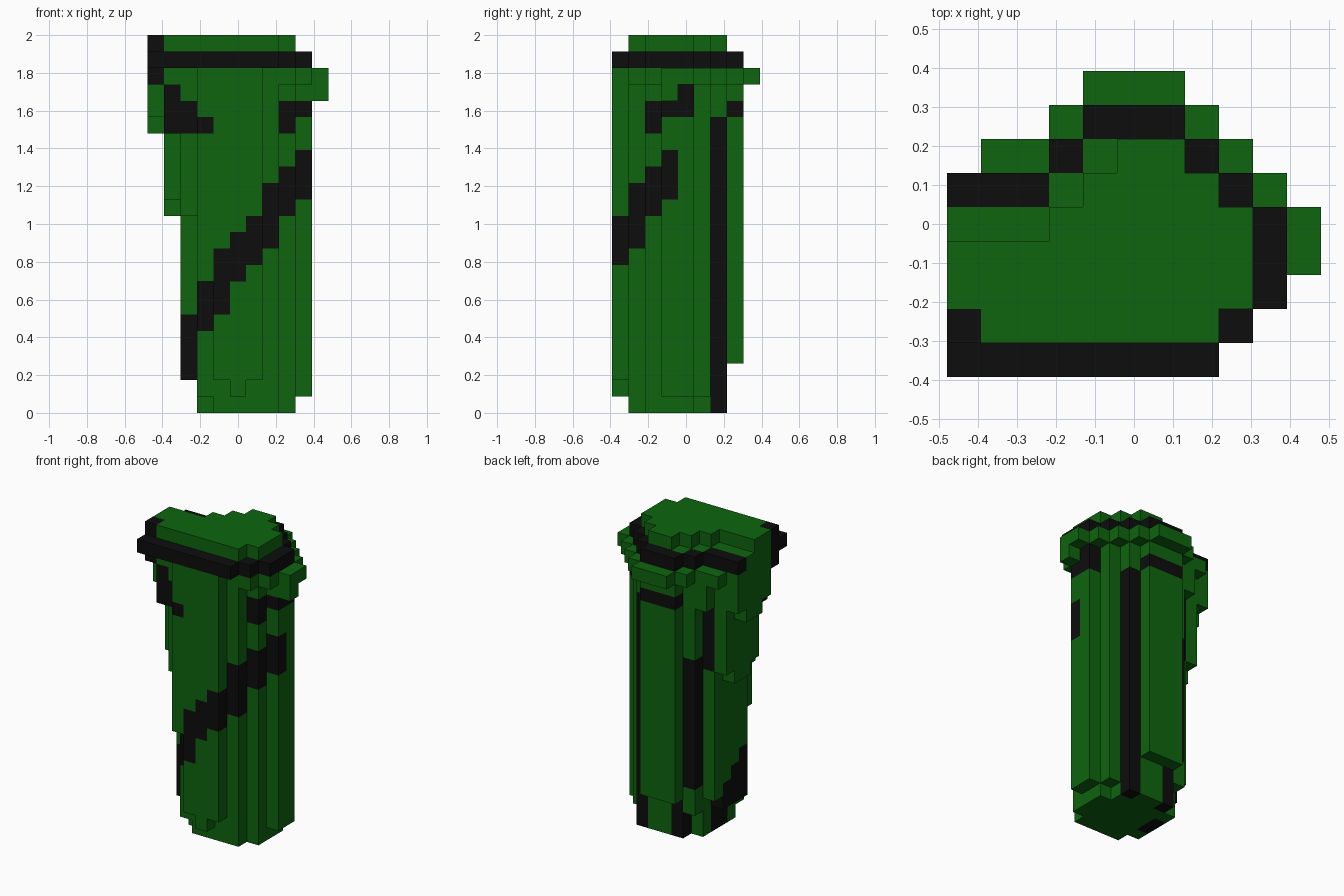
import bpy, bmesh

old = bpy.data.objects.get("Cube")
if old:
    bpy.data.objects.remove(old, do_unlink=True)

U = 2 / 23                      # edge of one block
NX, NY = 11, 9                  # blocks across and deep


def material(name, colour):
    m = bpy.data.materials.new(name)
    m.diffuse_color = colour
    m.use_nodes = True
    bsdf = next(n for n in m.node_tree.nodes if n.type == 'BSDF_PRINCIPLED')
    bsdf.inputs["Base Color"].default_value = colour
    bsdf.inputs["Roughness"].default_value = 0.8
    return m


GREEN = material("deep green", (0.0044, 0.13, 0.0048, 1))
BLACK = material("black", (0.004, 0.004, 0.004, 1))

solid = {}                      # block -> part name
black = set()                   # blocks painted black


def rows(part, k0, k1, first_row, spans):
    """Fill levels k0..k1 with one x span per row, from front to back."""
    for k in range(k0, k1 + 1):
        for j, (a, b) in enumerate(spans, first_row):
            for i in range(a, b + 1):
                solid[i, j, k] = part


def paint(i0, i1, j0, j1, k0, k1):
    for i in range(i0, i1 + 1):
        for j in range(j0, j1 + 1):
            black.update((i, j, k) for k in range(k0, k1 + 1))


# Stepped foot
rows("foot", 0, 0, 1, [(4, 7), (3, 8), (3, 8), (3, 8), (3, 7), (4, 7)])
rows("foot", 1, 1, 0, [(5, 5), (3, 7), (3, 8), (3, 9), (3, 9), (3, 8), (4, 7)])
rows("foot", 2, 2, 0, [(4, 6), (3, 7), (2, 8), (2, 9), (2, 9), (3, 8), (3, 7)])

# Round shaft, widening to the right-hand side (-x) as it rises
rows("shaft", 3, 7, 0, [(4, 6), (3, 7), (2, 8), (2, 9), (2, 9), (2, 8), (3, 7), (4, 6)])
rows("shaft", 8, 11, 0, [(3, 6), (3, 7), (2, 8), (2, 9), (2, 9), (2, 8), (3, 7), (4, 6)])
rows("shaft", 12, 12, 0, [(3, 6), (2, 7), (2, 8), (1, 9), (1, 9), (2, 8), (3, 7), (4, 6)])
rows("shaft", 13, 16, 0, [(3, 6), (2, 7), (1, 8), (1, 9), (1, 9), (1, 8), (3, 7), (4, 6)])

# Flared shoulder under the collar
rows("shoulder", 17, 17, 0, [(3, 6), (1, 7), (1, 8), (0, 9), (0, 9), (1, 8), (3, 7), (4, 6)])
rows("shoulder", 18, 19, 0, [(3, 6), (1, 7), (0, 8), (0, 9), (0, 9), (0, 8), (2, 7), (4, 6)])
rows("shoulder", 19, 19, 3, [(0, 10)])

# Collar ledge, dark band and lid
rows("collar", 20, 20, 0, [(3, 6), (0, 8), (0, 9), (0, 10), (0, 10), (0, 9), (1, 8), (3, 7), (4, 6)])
rows("band", 21, 21, 0, [(0, 7), (0, 8), (0, 9), (0, 9), (0, 9), (0, 8), (3, 7), (4, 6)])
rows("lid", 22, 22, 1, [(0, 7), (0, 8), (0, 8), (3, 8), (4, 7), (5, 6)])

# Band is black around the green core
paint(0, 10, 0, 8, 21, 21)
for j, (a, b) in enumerate([(1, 7), (0, 8), (0, 8), (0, 8), (3, 7), (4, 6)], 1):
    black -= {(i, j, 21) for i in range(a, b + 1)}
paint(0, 0, 1, 1, 20, 22)

# Diagonal stripe climbing across the front: column -> (row range, level range)
for i, j0, j1, k0, k1 in [(2, 2, 2, 2, 5), (3, 0, 1, 5, 7), (4, 0, 0, 6, 9),
                          (5, 0, 0, 8, 10), (6, 0, 0, 9, 11), (7, 1, 1, 10, 13),
                          (8, 2, 2, 12, 14), (9, 3, 3, 13, 15)]:
    paint(i, i, j0, j1, k0, k1)

# Stripe tail wrapping round the side
paint(2, 2, 3, 3, 2, 4)
paint(2, 2, 4, 4, 2, 3)
paint(3, 3, 3, 4, 0, 1)

# Rear stripes
paint(7, 7, 6, 6, 0, 17)
paint(2, 2, 5, 5, 13, 17)
paint(3, 3, 6, 6, 4, 13)
paint(4, 4, 6, 6, 0, 3)
paint(4, 6, 7, 7, 18, 18)

# Patches under the collar
paint(1, 3, 0, 1, 17, 17)
paint(1, 2, 1, 1, 18, 18)
paint(1, 1, 1, 1, 19, 19)
paint(8, 8, 2, 2, 17, 18)
paint(9, 9, 3, 3, 18, 18)
paint(9, 9, 4, 4, 18, 19)


def build(part):
    """Skin the exposed sides of every block in a part."""
    bm = bmesh.new()
    corners = {}

    def vert(p):
        if p not in corners:
            corners[p] = bm.verts.new(((p[0] - NX / 2) * U, (p[1] - NY / 2) * U, p[2] * U))
        return corners[p]

    for cell in [c for c in solid if solid[c] == part]:
        for axis in range(3):
            for side in (0, 1):
                near = list(cell)
                near[axis] += 2 * side - 1
                if tuple(near) in solid:
                    continue
                ring = []
                for a, b in ((0, 0), (1, 0), (1, 1), (0, 1)):
                    p = list(cell)
                    p[axis] += side
                    p[(axis + 1) % 3] += a
                    p[(axis + 2) % 3] += b
                    ring.append(vert(tuple(p)))
                face = bm.faces.new(ring if side else ring[::-1])
                face.material_index = int(cell in black)
    mesh = bpy.data.meshes.new(part)
    bm.to_mesh(mesh)
    bm.free()
    mesh.materials.append(GREEN)
    mesh.materials.append(BLACK)
    bpy.context.scene.collection.objects.link(bpy.data.objects.new(part, mesh))


for name in ("foot", "shaft", "shoulder", "collar", "band", "lid"):
    build(name)
